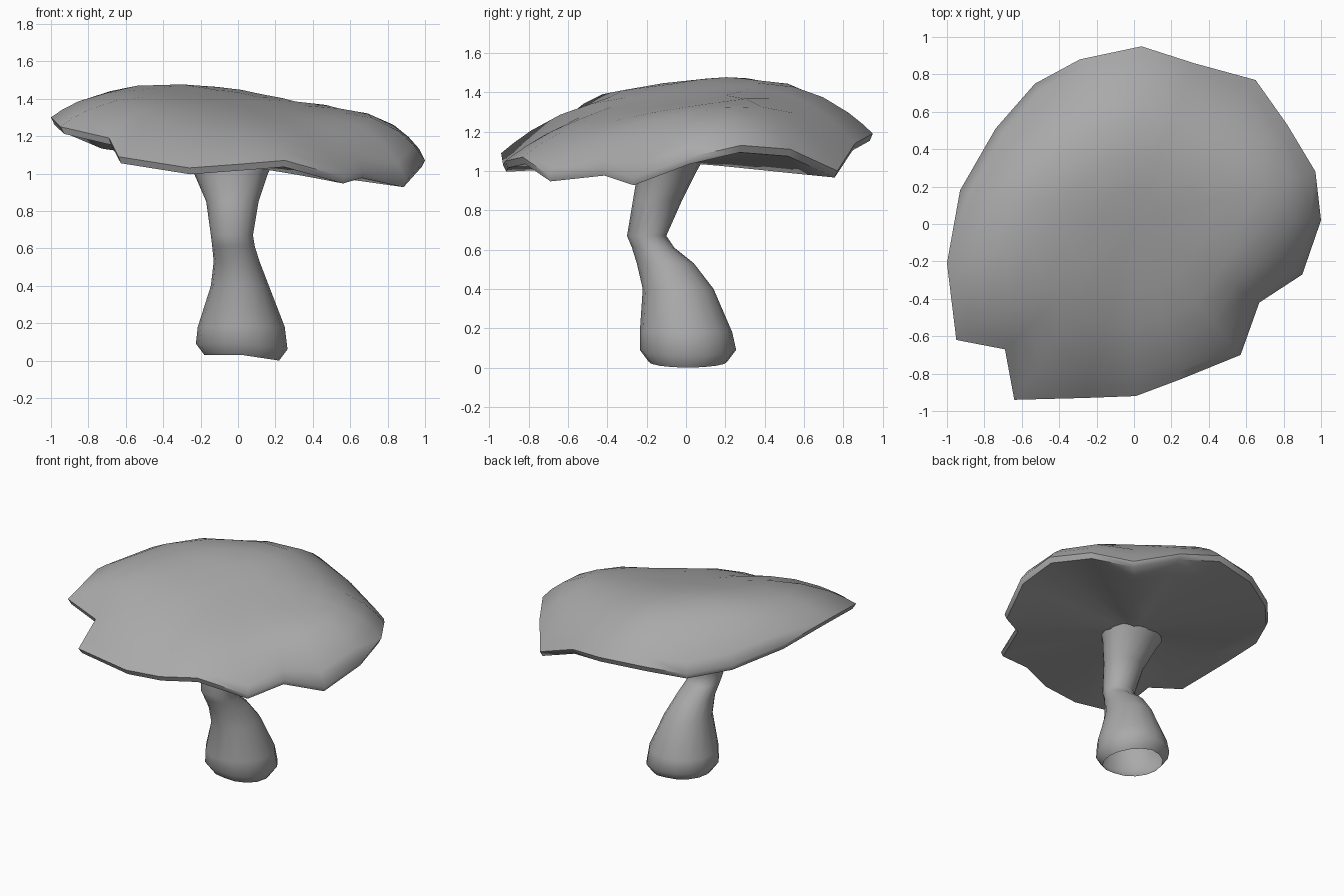
import bpy, bmesh, math
from mathutils import Vector

cube = bpy.data.objects.get("Cube")
if cube:
    bpy.data.objects.remove(cube, do_unlink=True)

grey = bpy.data.materials.new("mushroom grey")
grey.use_nodes = True
colour = (0.4, 0.4, 0.4, 1)
grey.diffuse_color = colour
grey.node_tree.nodes["Principled BSDF"].inputs["Base Color"].default_value = colour


def loft(name, rings, start=None, end=None, angle=60):
    """Skin closed rings in order, optionally closing each end on a point."""
    bm = bmesh.new()
    loops = [[bm.verts.new(p) for p in ring] for ring in rings]
    n = len(loops[0])
    for a, b in zip(loops, loops[1:]):
        for i in range(n):
            j = (i + 1) % n
            bm.faces.new((a[i], a[j], b[j], b[i]))
    for point, loop in ((start, loops[0]), (end, loops[-1])):
        if point:
            tip = bm.verts.new(point)
            for i in range(n):
                bm.faces.new((tip, loop[i], loop[(i + 1) % n]))
    bmesh.ops.recalc_face_normals(bm, faces=bm.faces)
    mesh = bpy.data.meshes.new(name)
    bm.to_mesh(mesh)
    bm.free()
    mesh.materials.append(grey)
    obj = bpy.data.objects.new(name, mesh)
    bpy.context.collection.objects.link(obj)
    bpy.ops.object.select_all(action="DESELECT")
    obj.select_set(True)
    bpy.context.view_layer.objects.active = obj
    bpy.ops.object.shade_smooth_by_angle(angle=math.radians(angle))
    return obj


# Ragged cap rim, counter-clockwise from the back
rim = [Vector(p) for p in (
    (0.04, 0.95, 1.19), (-0.29, 0.88, 1.18), (-0.53, 0.75, 1.14),
    (-0.74, 0.51, 1.17), (-0.93, 0.18, 1.25), (-1.0, -0.21, 1.3),
    (-0.95, -0.62, 1.25), (-0.69, -0.67, 1.19), (-0.64, -0.94, 1.09),
    (-0.26, -0.93, 1.03), (0.01, -0.92, 1.05), (0.25, -0.83, 1.07),
    (0.57, -0.7, 0.98), (0.67, -0.42, 1.01), (0.9, -0.27, 0.96),
    (1.0, 0.02, 1.07), (0.97, 0.28, 1.13), (0.82, 0.53, 1.11),
    (0.65, 0.77, 1.0), (0.32, 0.86, 1.14))]


def scaled(p, f):
    """Shrink a rim point, rounding out the notches towards the middle."""
    radius = p.xy.length
    k = f * ((0.9 / radius) * (1 - f * f) + f * f)
    return p.x * k, p.y * k


def top_point(p, f):
    """Domed towards the middle, fuller on the two flanks."""
    x, y = scaled(p, f)
    fullness = 3.2 + 7 * max(0, abs(p.x) - 0.5)
    dome = p.z + (1.4 - p.z) * (1 - f ** fullness)
    return x, y, dome + 0.2 * (y - 0.9 * x) * (1 - f * f)


def under_point(p, f):
    x, y = scaled(p, f)
    return x, y, 1.04 + (p.z - 0.035 - 1.04) * f ** 1.2


# Cap: leaning dome, thin lip and nearly flat underside
top = [[top_point(p, f) for p in rim] for f in (0.2, 0.4, 0.6, 0.75, 0.88, 0.95, 1)]
under = [[under_point(p, f) for p in rim] for f in (0.985, 0.8, 0.55, 0.25)]
loft("cap", top + under, start=(0, 0, 1.4), end=(0, 0, 1.04))

# Stem: bent, bulbous, open at the foot; (z, x min, x max, y min, y max)
sections = [
    (0.03, -0.18, 0.22, -0.19, 0.21), (0.09, -0.225, 0.265, -0.235, 0.255),
    (0.18, -0.215, 0.25, -0.235, 0.235), (0.4, -0.145, 0.165, -0.22, 0.14),
    (0.53, -0.13, 0.115, -0.25, 0.04), (0.61, -0.138, 0.09, -0.275, -0.06),
    (0.67, -0.145, 0.08, -0.3, -0.1), (0.85, -0.17, 0.11, -0.27, -0.02),
    (1.0, -0.235, 0.16, -0.245, 0.055), (1.06, -0.27, 0.19, -0.25, 0.09)]
SIDES = 16
stem = []
for z, x0, x1, y0, y1 in sections:
    ring = []
    for i in range(SIDES):
        a = math.tau * i / SIDES
        c, s = math.cos(a), math.sin(a)
        dip = 0.03 * max(0, c) if z < 0.1 else 0
        ring.append(((x0 + x1 + (x1 - x0) * c) / 2,
                     (y0 + y1 + (y1 - y0) * s) / 2, z - dip))
    stem.append(ring)
loft("stem", stem, angle=80)
